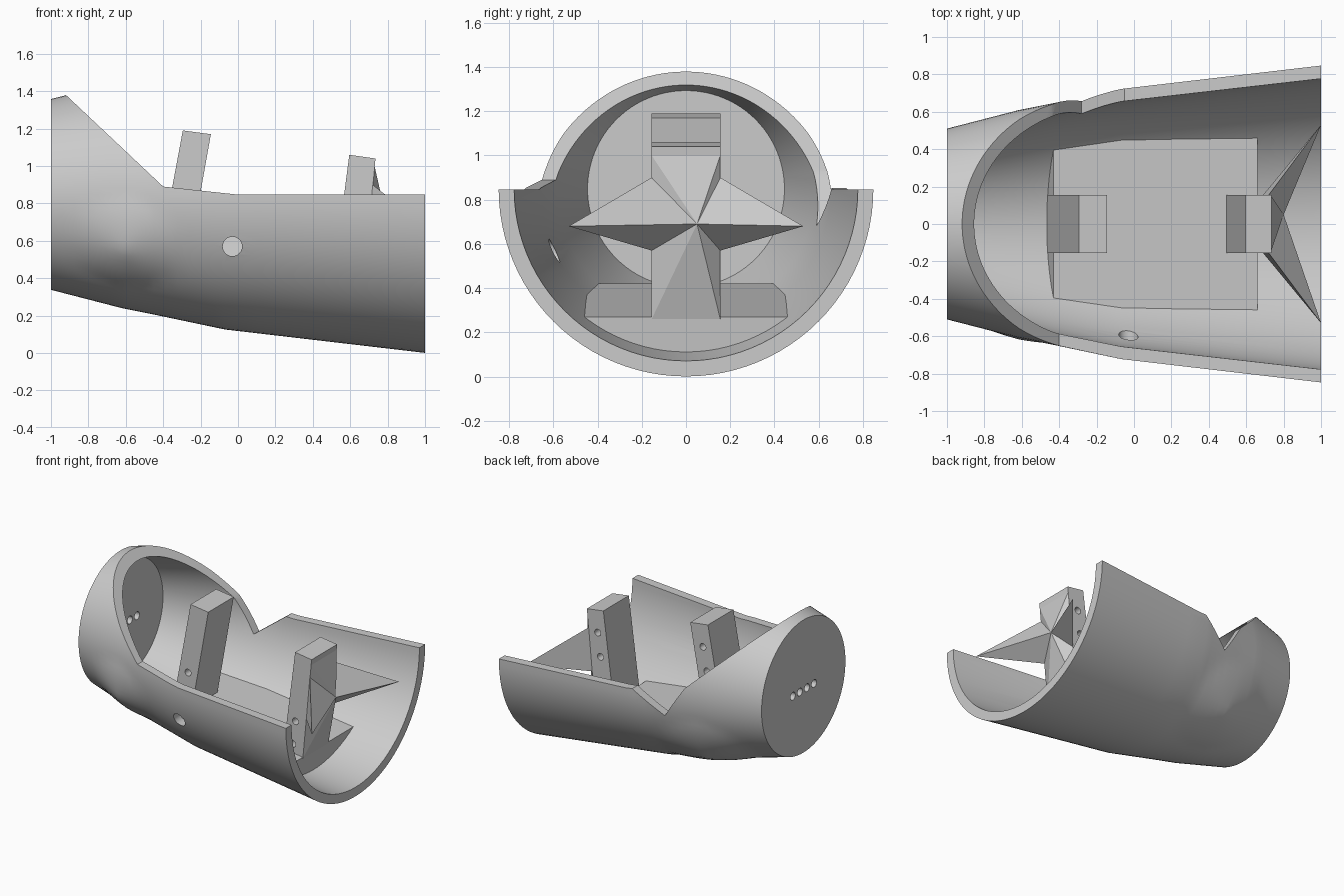
import bpy, bmesh, math
from mathutils import Vector

cube = bpy.data.objects.get("Cube")
if cube:
    bpy.data.objects.remove(cube, do_unlink=True)

AXIS_Z = 0.848
grey = bpy.data.materials.new("light_grey")
grey.use_nodes = True
COLOUR = (0.6, 0.6, 0.6, 1)
grey.diffuse_color = COLOUR
grey.node_tree.nodes["Principled BSDF"].inputs["Base Color"].default_value = COLOUR


def finish(name, bm):
    bmesh.ops.recalc_face_normals(bm, faces=bm.faces)
    mesh = bpy.data.meshes.new(name)
    bm.to_mesh(mesh)
    bm.free()
    mesh.materials.append(grey)
    ob = bpy.data.objects.new(name, mesh)
    bpy.context.collection.objects.link(ob)
    return ob


def lathe(name, rings, segments=96, bumps=()):
    """Solid of revolution about the x axis; bumps pull points outward."""
    bm = bmesh.new()
    loops = []
    for x, r, outer in rings:
        loop = []
        for i in range(segments):
            a = math.tau * i / segments
            radial = Vector((0, math.cos(a), math.sin(a)))
            p = Vector((x, 0, AXIS_Z)) + radial * r
            if outer:
                for centre, height, reach in bumps:
                    d = (p - Vector(centre)).length
                    p += radial * height * max(0, 1 - d / reach)
            loop.append(bm.verts.new(p))
        loops.append(loop)
    for a, b in zip(loops, loops[1:]):
        for i in range(segments):
            j = (i + 1) % segments
            bm.faces.new((a[i], a[j], b[j], b[i]))
    bm.faces.new(loops[0])
    bm.faces.new(loops[-1])
    return finish(name, bm)


def prism(name, outline, y0, y1):
    """Extrude an x-z outline along y."""
    bm = bmesh.new()
    face = bm.faces.new([bm.verts.new((x, y0, z)) for x, z in outline])
    ext = bmesh.ops.extrude_face_region(bm, geom=[face])
    moved = [v for v in ext["geom"] if isinstance(v, bmesh.types.BMVert)]
    bmesh.ops.translate(bm, verts=moved, vec=(0, y1 - y0, 0))
    return finish(name, bm)


def hull(name, points):
    bm = bmesh.new()
    for p in points:
        bm.verts.new(p)
    bmesh.ops.convex_hull(bm, input=bm.verts)
    return finish(name, bm)


def rod(centre, direction, radius, depth):
    bm = bmesh.new()
    bmesh.ops.create_cone(bm, cap_ends=True, segments=24, radius1=radius,
                          radius2=radius, depth=depth)
    ob = finish("drill", bm)
    ob.rotation_euler = Vector(direction).to_track_quat("Z", "Y").to_euler()
    ob.location = centre
    return ob


def combine(target, tool, operation="DIFFERENCE"):
    tool.hide_render = True
    bpy.context.view_layer.update()
    mod = target.modifiers.new("cut", "BOOLEAN")
    mod.operation = operation
    mod.solver = "EXACT"
    mod.object = tool
    bpy.context.view_layer.objects.active = target
    bpy.ops.object.modifier_apply(modifier=mod.name)
    bpy.data.objects.remove(tool, do_unlink=True)


def sample(profile, steps, outer):
    rings = []
    for (x0, r0), (x1, r1) in zip(profile, profile[1:]):
        for i in range(steps):
            t = i / steps
            rings.append((x0 + (x1 - x0) * t, r0 + (r1 - r0) * t, outer))
    return rings + [(*profile[-1], outer)]


# Tapered shell, closed at the narrow end
OUTER = [(-1, 0.51), (-0.62, 0.608), (-0.45, 0.642), (-0.07, 0.722), (1, 0.847)]
INNER = [(1, 0.777), (-0.07, 0.655), (-0.43, 0.583), (-0.95, 0.445)]
bulges = [((-0.47, 0.42, 0.37), 0.05, 0.36), ((-0.61, -0.54, 0.57), 0.05, 0.28)]
shell = lathe("tapered_shell", sample(OUTER, 6, True) + sample(INNER, 1, False),
              bumps=bulges)

# Sloping opening, side notch and drilled holes
combine(shell, prism("opening", [(-0.95, 1.408), (-0.4, 0.89), (0, 0.847),
                                 (1.1, 0.847), (1.1, 1.7), (-0.95, 1.7)], -1, 1))
combine(shell, prism("notch", [(-0.28, 0.68), (-0.04, 0.86), (-0.2, 1.1),
                               (-0.46, 0.96)], 0.3, 1))
combine(shell, rod((-0.03, -0.65, 0.57), (0, 1, 0), 0.052, 0.4))
for k in range(4):
    combine(shell, rod((-1, (k - 1.5) * 0.086, 0.82), (1, 0, 0), 0.03, 0.3))

# Sloping floor block that fills the bottom of the shell
floor = prism("floor_block", [(-0.43, 0.42), (0.66, 0.27), (0.635, 0.02),
                              (-0.5, 0.14)], -0.8, 0.8)
core = lathe("core", [(x, r + 0.01, False) for x, r in INNER])
combine(floor, core, "INTERSECT")

# Two leaning posts with blind holes in their sides
HALF = 0.155
posts = [
    ("rear_post", [(-0.465, 0.28), (-0.295, 1.19), (-0.145, 1.17), (-0.29, 0.36)], 0.187),
    ("front_post", [(0.49, 0.25), (0.595, 1.06), (0.735, 1.04), (0.66, 0.26)], 0.13),
]
for name, outline, lean in posts:
    post = prism(name, outline, -HALF, HALF)
    top = (Vector(outline[1]) + Vector(outline[2])) / 2
    for side, drops in ((1, (0.17, 0.35)), (-1, (0.52, 0.7))):
        for drop in drops:
            centre = (top.x - drop * lean, side * HALF, top.y - drop)
            combine(post, rod(centre, (0, 1, 0), 0.026, 0.14))

# Pointed front of the front post, with a long spike to each side
apex = (0.8, 0.05, 0.69)
ridge = [(x, s * HALF, z) for s in (-1, 1) for x, z in ((0.66, 0.26), (0.73, 1.0))]
hull("post_wedge", ridge + [apex])
for name, s in (("right_spike", -1), ("left_spike", 1)):
    hull(name, [(1, s * 0.53, 0.68), (0.72, s * HALF, 0.9),
                (0.69, s * HALF, 0.57), apex])

# Smooth the curved shell, keeping its edges sharp
bpy.ops.object.select_all(action="DESELECT")
for ob in (shell, floor):
    ob.select_set(True)
bpy.context.view_layer.objects.active = shell
bpy.ops.object.shade_smooth_by_angle(angle=math.radians(20))
